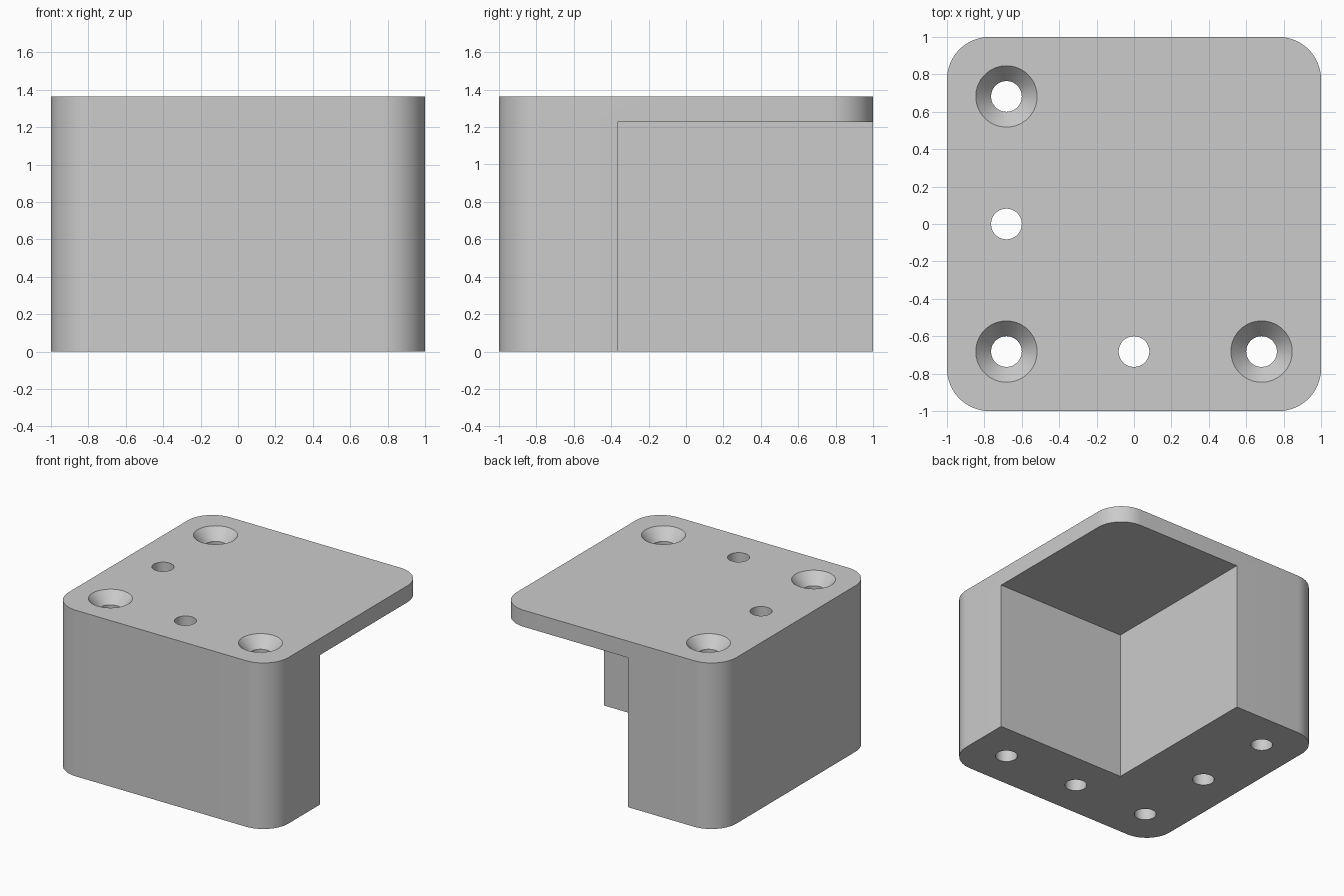
import bpy
import bmesh
from math import sin, cos, pi, radians

HEIGHT = 1.364
PLATE_BOTTOM = 1.228
SIDE_WALL = -0.172     # inner face of the thick side wall
FRONT_WALL = -0.365    # inner face of the front wall
CORNER = 0.227
HOLE = 0.682           # hole offset from the centre
BORE, SINK, SINK_DEPTH = 0.082, 0.164, 0.09

cube = bpy.data.objects.get("Cube")
if cube:
    bpy.data.objects.remove(cube, do_unlink=True)

grey = bpy.data.materials.new("light grey")
grey.use_nodes = True
grey.diffuse_color = (0.6, 0.6, 0.6, 1)
grey.node_tree.nodes["Principled BSDF"].inputs["Base Color"].default_value = (0.6, 0.6, 0.6, 1)


def loft(name, rings):
    """Closed solid through a stack of equal-length rings, bottom to top."""
    bm = bmesh.new()
    loops = [[bm.verts.new(p) for p in ring] for ring in rings]
    n = len(loops[0])
    for low, high in zip(loops, loops[1:]):
        for i in range(n):
            j = (i + 1) % n
            bm.faces.new((low[i], low[j], high[j], high[i]))
    bm.faces.new(loops[0][::-1])
    bm.faces.new(loops[-1])
    mesh = bpy.data.meshes.new(name)
    bm.to_mesh(mesh)
    bm.free()
    mesh.materials.append(grey)
    obj = bpy.data.objects.new(name, mesh)
    bpy.context.collection.objects.link(obj)
    return obj


def rounded_square(z, steps=16):
    inner = 1 - CORNER
    ring = []
    for k, (sx, sy) in enumerate(((1, 1), (-1, 1), (-1, -1), (1, -1))):
        for i in range(steps + 1):
            a = (k + i / steps) * pi / 2
            ring.append((sx * inner + CORNER * cos(a), sy * inner + CORNER * sin(a), z))
    return ring


def circle(x, y, r, z, n=64):
    return [(x + r * cos(2 * pi * i / n), y + r * sin(2 * pi * i / n), z) for i in range(n)]


def rectangle(x, y, far, z):
    return [(x, y, z), (far, y, z), (far, far, z), (x, far, z)]


# Rounded block
bracket = loft("corner_bracket", [rounded_square(0), rounded_square(HEIGHT)])

# Notch that leaves the top plate and two walls
cutters = [loft("notch_cutter", [rectangle(SIDE_WALL, FRONT_WALL, 1.5, z) for z in (-0.5, PLATE_BOTTOM)])]

# Countersunk screw holes, cone carried on a little above the plate
above = 0.05
flare = SINK + above * (SINK - BORE) / SINK_DEPTH
for x, y in ((-HOLE, HOLE), (-HOLE, -HOLE), (HOLE, -HOLE)):
    cutters.append(loft("screw_hole_cutter", [
        circle(x, y, BORE, -0.1),
        circle(x, y, BORE, HEIGHT - SINK_DEPTH),
        circle(x, y, flare, HEIGHT + above)]))

# Plain pin holes
for x, y in ((-HOLE, 0), (0, -HOLE)):
    cutters.append(loft("pin_hole_cutter", [circle(x, y, BORE, -0.1), circle(x, y, BORE, HEIGHT + 0.1)]))

# Cut, then remove the cutters
bpy.context.view_layer.objects.active = bracket
for cutter in cutters:
    cutter.hide_render = True
    mod = bracket.modifiers.new("cut", "BOOLEAN")
    mod.operation = "DIFFERENCE"
    mod.solver = "EXACT"
    mod.object = cutter
    bpy.ops.object.modifier_apply(modifier=mod.name)
    bpy.data.objects.remove(cutter, do_unlink=True)

bpy.ops.object.select_all(action="DESELECT")
bracket.select_set(True)
bpy.ops.object.shade_smooth_by_angle(angle=radians(30))
